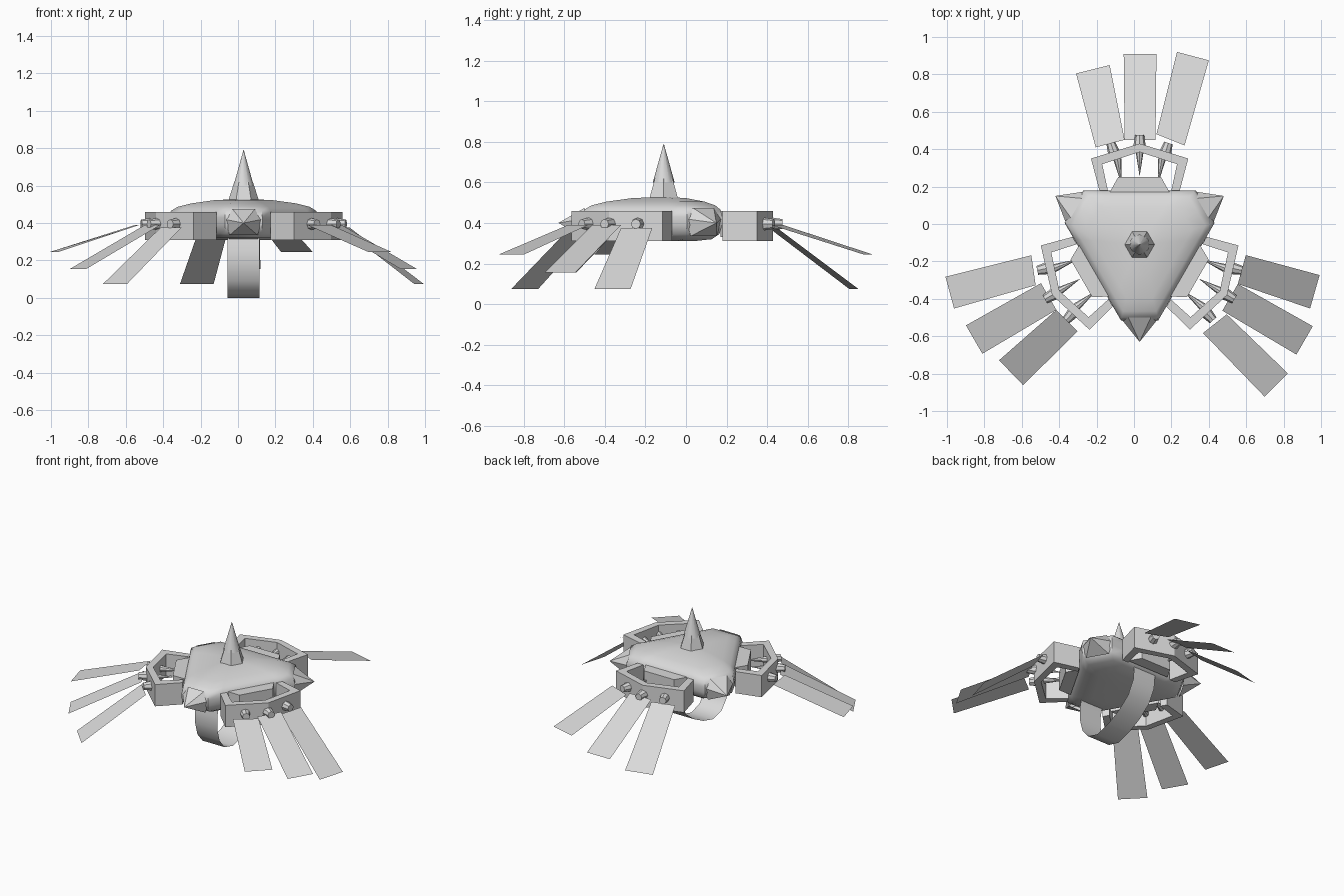
import bpy, bmesh, math
from mathutils import Vector, Matrix

if "Cube" in bpy.data.objects:
    bpy.data.objects.remove(bpy.data.objects["Cube"])

CENTRE = Vector((0.03, -0.11, 0))
grey = bpy.data.materials.new("plain grey")
grey.diffuse_color = (0.7, 0.7, 0.7, 1)
grey.use_nodes = True
grey.node_tree.nodes["Principled BSDF"].inputs["Base Color"].default_value = grey.diffuse_color


def add(name, verts, faces, turn=0, smooth=0):
    """Mesh given around the hub axis, turned and moved to its place."""
    m = bpy.data.meshes.new(name)
    rot = Matrix.Rotation(math.radians(turn), 3, 'Z')
    m.from_pydata([rot @ Vector(v) + CENTRE for v in verts], [], faces)
    if len(faces) > 1:
        bm = bmesh.new()
        bm.from_mesh(m)
        bmesh.ops.recalc_face_normals(bm, faces=bm.faces)
        bm.to_mesh(m)
        bm.free()
    m.materials.append(grey)
    o = bpy.data.objects.new(name, m)
    bpy.context.collection.objects.link(o)
    if smooth:
        bpy.context.view_layer.objects.active = o
        o.select_set(True)
        bpy.ops.object.shade_smooth_by_angle(angle=math.radians(smooth))
        o.select_set(False)
    return o


def loft(name, rings, turn=0, smooth=0):
    """Skin equal rings of points and cap both ends."""
    n = len(rings[0])
    verts = [p for r in rings for p in r]
    faces = [(k * n + i, k * n + (i + 1) % n, (k + 1) * n + (i + 1) % n, (k + 1) * n + i)
             for k in range(len(rings) - 1) for i in range(n)]
    faces += [tuple(range(n)), tuple(range(len(verts) - n, len(verts)))]
    return add(name, verts, faces, turn, smooth)


def rod(name, a, b, r1, r2, n, turn=0, smooth=0):
    """Tapered rod from a to b."""
    a, b = Vector(a), Vector(b)
    q = (b - a).to_track_quat('Z', 'Y')
    rings = [[c + q @ Vector((r * math.cos(math.tau * i / n), r * math.sin(math.tau * i / n), 0))
              for i in range(n)] for c, r in ((a, r1), (b, r2))]
    return loft(name, rings, turn, smooth)


# Body: rounded triangle with cut corners, domed above and below
corners = []
for t in (0, 120, 240):
    rot = Matrix.Rotation(math.radians(t), 3, 'Z')
    corners += [rot @ Vector((-0.1, -0.405, 0)), rot @ Vector((0.1, -0.405, 0))]
outline = []
for i in range(6):
    p, q = corners[i], corners[(i + 1) % 6]
    steps = 2 if i % 2 == 0 else 6
    outline += [p.lerp(q, s / steps) for s in range(steps)]
layers = [(0.02, 0.31), (0.5, 0.31), (0.82, 0.32), (0.95, 0.345), (1, 0.39), (1, 0.43),
          (0.97, 0.465), (0.88, 0.487), (0.7, 0.505), (0.4, 0.522), (0.02, 0.53)]
loft("body", [[(p.x * s, p.y * s, z) for p in outline] for s, z in layers], 0, 50)

# Spike on a six-sided collar
rod("spike_collar", (0, 0, 0.5), (0, 0, 0.62), 0.088, 0.05, 6)
rod("spike", (0, 0, 0.6), (0, 0, 0.79), 0.054, 0.001, 12, 0, 40)

arch = [(-0.215, 0.29), (-0.26, 0.46), (0, 0.54), (0.26, 0.46), (0.215, 0.29),
        (0.17, 0.29), (0.20, 0.43), (0, 0.495), (-0.20, 0.43), (-0.17, 0.29)]
blades = [
    [(-0.235, 0.52, 0.375), (-0.08, 0.56, 0.375), (-0.16, 0.96, 0.075), (-0.34, 0.915, 0.075)],
    [(-0.08, 0.56, 0.39), (0.085, 0.56, 0.39), (0.09, 1.02, 0.155), (-0.085, 1.02, 0.155)],
    [(0.09, 0.59, 0.39), (0.24, 0.53, 0.39), (0.37, 0.985, 0.245), (0.2, 1.03, 0.245)]]

for t in (0, 120, 240):
    # Pointed corner cap, on the corner opposite each arch
    add("corner_point",
        [(-0.1, -0.395, 0.42), (-0.075, -0.395, 0.335), (0.075, -0.395, 0.335),
         (0.1, -0.395, 0.42), (0.06, -0.39, 0.475), (-0.06, -0.39, 0.475), (0, -0.52, 0.40)],
        [(i, (i + 1) % 6, 6) for i in range(6)], t)
    # Socket block between body and arch
    loft("socket", [[(-0.16, 0.28, z), (0.16, 0.28, z), (0.115, 0.36, z), (-0.115, 0.36, z)]
                    for z in (0.33, 0.46)], t)
    # Arched bracket
    n = len(arch)
    verts = [(x, y, z) for z in (0.31, 0.46) for x, y in arch]
    faces = [(i, (i + 1) % n, n + (i + 1) % n, n + i) for i in range(n)]
    for i in range(4):
        quad = (i, i + 1, 8 - i, 9 - i)
        faces += [quad, tuple(n + k for k in quad)]
    add("bracket", verts, faces, t)
    # Knobs outside, thorns inside, and a flat blade on each
    for k, x in enumerate((-0.14, 0, 0.14)):
        y = 0.53 - abs(x) * 0.3
        rod("knob", (x * 0.93, y - 0.02, 0.395), (x * 1.1, y + 0.055, 0.395), 0.036, 0.024, 8, t, 40)
        rod("thorn", (x * 0.85, y - 0.03, 0.395), (x * 0.7, y - 0.16, 0.395), 0.022, 0.001, 8, t, 40)
        add("blade", blades[k], [(0, 1, 2, 3)], t)

# Curved band hanging under the body
path = [(0.14, 0.34), (0.13, 0.24), (0.08, 0.15), (-0.01, 0.08), (-0.11, 0.03), (-0.22, 0),
        (-0.31, 0.025), (-0.365, 0.09), (-0.39, 0.18), (-0.39, 0.26), (-0.37, 0.35)]
verts = [(x, y + 0.11, z) for y, z in path for x in (-0.085, 0.085)]
add("hanging_band", verts, [(2 * i, 2 * i + 1, 2 * i + 3, 2 * i + 2) for i in range(len(path) - 1)], 0, 40)
